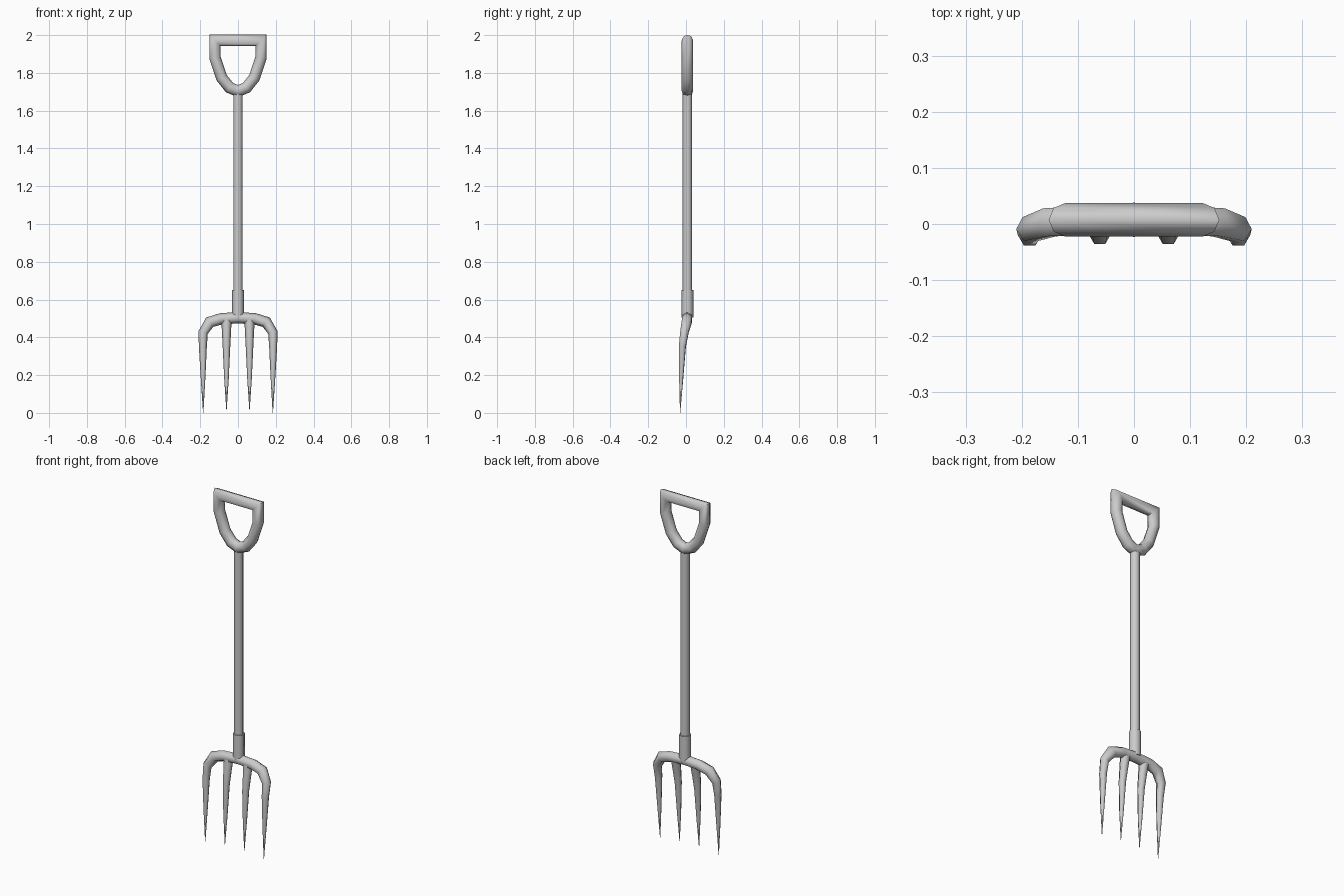
import bpy, bmesh, math
from mathutils import Vector

if "Cube" in bpy.data.objects:
    bpy.data.objects.remove(bpy.data.objects["Cube"])


def tube(name, pts, radii, sides, closed=False):
    """Mitred tube swept along pts; rings keep one axis facing y."""
    pts = [Vector(p) for p in pts]
    n = len(pts)
    bm = bmesh.new()
    rings = []
    for i, p in enumerate(pts):
        prev = pts[i - 1] if (i > 0 or closed) else None
        nxt = pts[(i + 1) % n] if (i < n - 1 or closed) else None
        d_in = (p - prev).normalized() if prev is not None else (nxt - p).normalized()
        d_out = (nxt - p).normalized() if nxt is not None else d_in
        t = (d_in + d_out).normalized()
        b = Vector((0, 1, 0))
        if abs(t.y) < 0.99:
            b = (b - t * b.dot(t)).normalized()
        side = b.cross(t)
        stretch = 1 / max(t.dot(d_in), 0.5)
        r = radii[i]
        ring = []
        for k in range(sides):
            a = 2 * math.pi * k / sides
            ring.append(bm.verts.new(p + side * (r * stretch * math.cos(a)) + b * (r * math.sin(a))))
        rings.append(ring)
    for i in range(n if closed else n - 1):
        r0, r1 = rings[i], rings[(i + 1) % n]
        for k in range(sides):
            j = (k + 1) % sides
            bm.faces.new((r0[k], r0[j], r1[j], r1[k]))
    if not closed:
        bm.faces.new(rings[0])
        bm.faces.new(rings[-1])
    bmesh.ops.recalc_face_normals(bm, faces=bm.faces)
    me = bpy.data.meshes.new(name)
    bm.to_mesh(me)
    bm.free()
    ob = bpy.data.objects.new(name, me)
    bpy.context.collection.objects.link(ob)
    bpy.ops.object.select_all(action='DESELECT')
    ob.select_set(True)
    bpy.context.view_layer.objects.active = ob
    bpy.ops.object.shade_smooth_by_angle(angle=math.radians(65))
    return ob


def mirrored(half):
    """Path from the -x end through the centre point to the +x end."""
    return [(-x, y, z) for x, y, z in reversed(half[1:])] + half


Y = 0.0075

# D-shaped handle loop
half = [(0, Y, 1.703), (0.045, Y, 1.722), (0.087, Y, 1.775),
        (0.122, Y, 1.88), (0.122, Y, 1.972)]
loop = mirrored(half)
tube("d_handle", loop, [0.03] * len(loop), 8, closed=True)

# Shaft and socket
tube("shaft", [(0, Y, 1.70), (0, Y, 0.60)], [0.025] * 2, 8)
tube("socket", [(0, Y, 0.65), (0, Y, 0.505)], [0.031] * 2, 8)

# Crossbar flowing into the two outer tines
half = [(0, 0.006, 0.504), (0.09, 0.006, 0.498), (0.15, 0.003, 0.480),
        (0.185, -0.009, 0.425), (0.186, -0.020, 0.35),
        (0.185, -0.026, 0.18), (0.184, -0.031, 0.0)]
r = [0.030, 0.030, 0.029, 0.025, 0.021, 0.012, 0.001]
tube("crossbar_outer_tines", mirrored(half), r[:0:-1] + r, 6)

# Inner tines
for s, label in ((-1, "left"), (1, "right")):
    x = 0.061 * s
    tube("inner_tine_" + label,
         [(x, 0.005, 0.50), (x, -0.006, 0.43), (x, -0.018, 0.35),
          (x, -0.025, 0.18), (x, -0.030, 0.015)],
         [0.028, 0.024, 0.020, 0.012, 0.001], 6)
